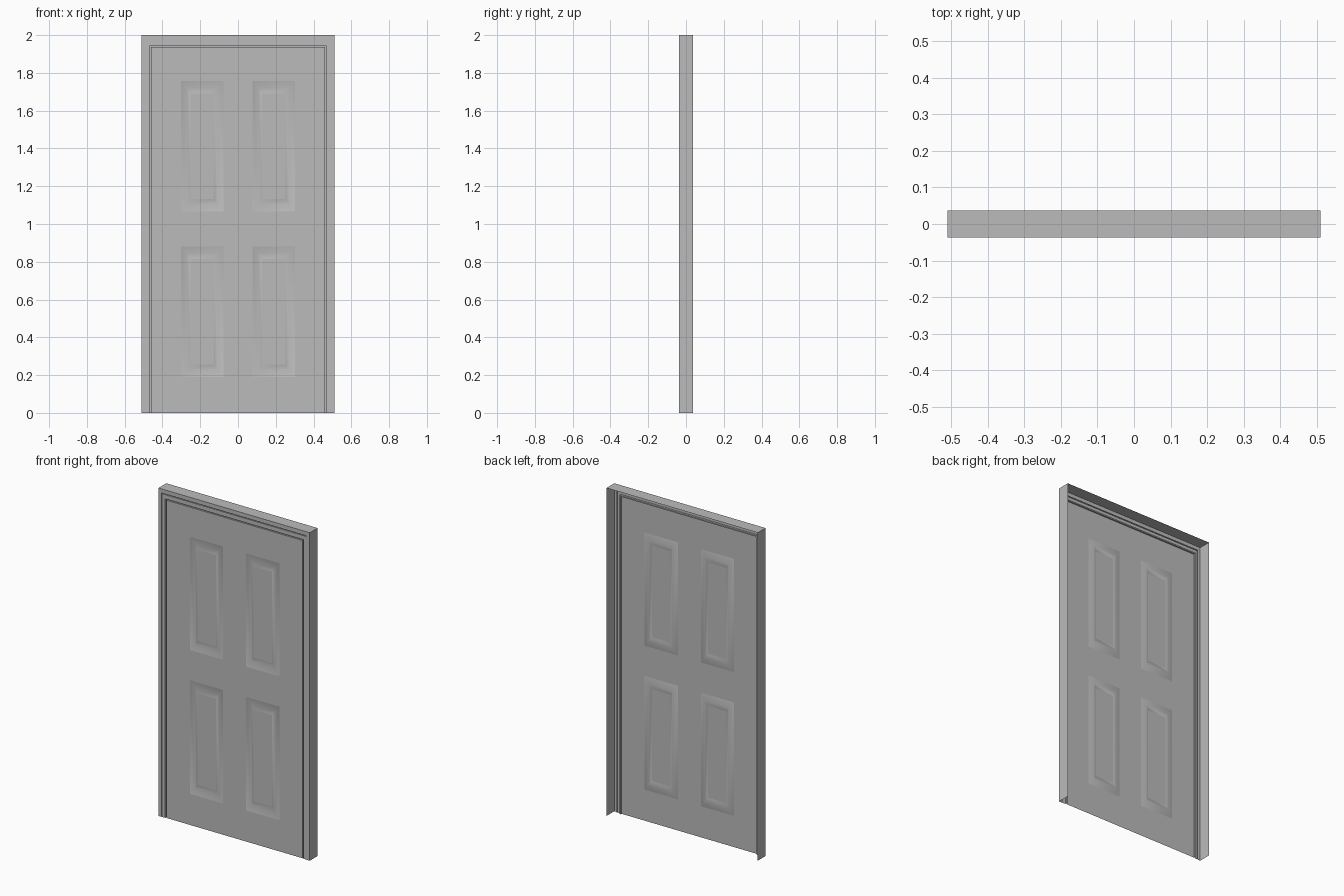
import bpy
import bmesh

if "Cube" in bpy.data.objects:
    bpy.data.objects.remove(bpy.data.objects["Cube"], do_unlink=True)

HALF_WIDTH, HEIGHT, HALF_DEPTH = 0.51, 2.0, 0.0375
TOP_SCALE = 1.25     # head casing is a little wider than the jambs
DOOR_INSET, DOOR_Y = 0.05, -0.0335

paint = bpy.data.materials.new("grey_paint")
paint.use_nodes = True
grey = (0.5, 0.5, 0.5, 1)
paint.diffuse_color = grey
paint.node_tree.nodes["Principled BSDF"].inputs["Base Color"].default_value = grey


def finish(bm, name):
    bmesh.ops.remove_doubles(bm, verts=bm.verts, dist=0.0001)
    mesh = bpy.data.meshes.new(name)
    bm.to_mesh(mesh)
    bm.free()
    mesh.materials.append(paint)
    obj = bpy.data.objects.new(name, mesh)
    bpy.context.collection.objects.link(obj)
    return obj


def arch(bm, inset, y):
    """Corner points of the door surround at a given inset and depth."""
    x, z = HALF_WIDTH - inset, HEIGHT - inset * TOP_SCALE
    return [bm.verts.new((px, y, pz)) for px, pz in ((-x, 0), (-x, z), (x, z), (x, 0))]


# Frame: thin outer shell, face casing and two narrow grooves, open at the back
profile = [(0, HALF_DEPTH), (0, -HALF_DEPTH), (0.020, -HALF_DEPTH), (0.020, -0.031),
           (0.024, -0.031), (0.024, -0.036), (0.044, -0.036), (0.044, -0.024),
           (DOOR_INSET, -0.024), (DOOR_INSET, DOOR_Y)]
bm = bmesh.new()
rings = [arch(bm, *point) for point in profile]
for outer, inner in zip(rings, rings[1:]):
    for j in range(3):
        bm.faces.new((outer[j], inner[j], inner[j + 1], outer[j + 1]))
finish(bm, "door_frame")


def rectangle(bm, x0, x1, z0, z1, y):
    return [bm.verts.new((x, y, z)) for x, z in ((x0, z0), (x1, z0), (x1, z1), (x0, z1))]


def moulded_panel(bm, x0, x1, z0, z1):
    """Sloped channel running round a raised field."""
    steps = [(0, 0, 0), (0.03, 0.037, 0.010), (0.05, 0.066, 0.003)]
    loops = [rectangle(bm, x0 + dx, x1 - dx, z0 + dz, z1 - dz, DOOR_Y + dy)
             for dx, dz, dy in steps]
    for a, b in zip(loops, loops[1:]):
        for j in range(4):
            k = (j + 1) % 4
            bm.faces.new((a[j], a[k], b[k], b[j])).smooth = True
    bm.faces.new(loops[-1])


# Door leaf: flat stiles and rails around four moulded panels
edge = HALF_WIDTH - DOOR_INSET
xs = [-edge, -0.302, -0.077, 0.077, 0.302, edge]
zs = [0, 0.19, 0.882, 1.067, 1.757, HEIGHT - DOOR_INSET * TOP_SCALE]
bm = bmesh.new()
for i in range(5):
    for j in range(5):
        cell = (xs[i], xs[i + 1], zs[j], zs[j + 1])
        if i % 2 and j % 2:
            moulded_panel(bm, *cell)
        else:
            bm.faces.new(rectangle(bm, *cell, DOOR_Y))
finish(bm, "door_leaf")
